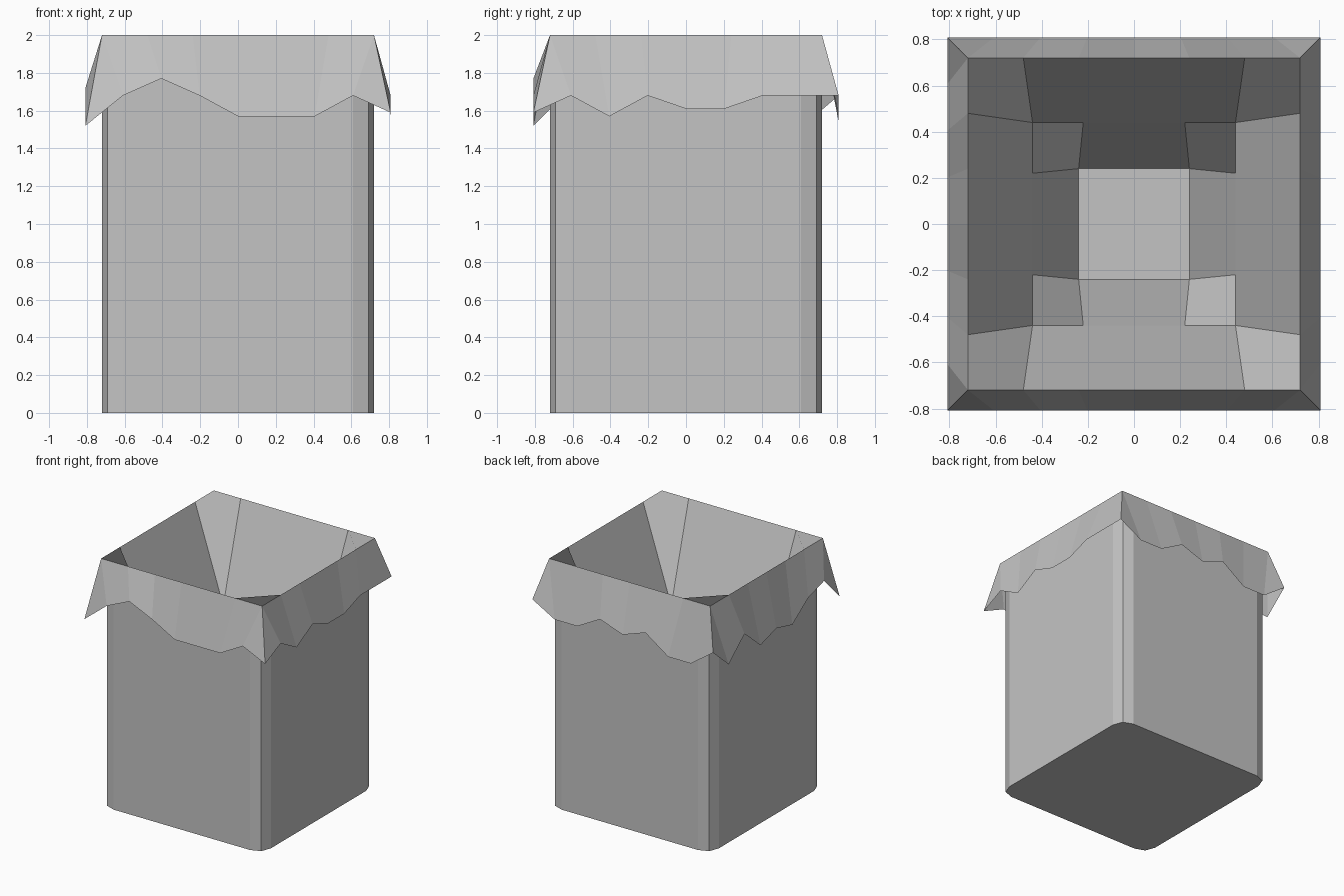
import bpy
import bmesh

cube = bpy.data.objects.get("Cube")
if cube:
    bpy.data.objects.remove(cube, do_unlink=True)

grey = bpy.data.materials.new("plain_grey")
grey.use_nodes = True
GREY = (0.55, 0.55, 0.55, 1)
grey.diffuse_color = GREY
grey.node_tree.nodes["Principled BSDF"].inputs["Base Color"].default_value = GREY


def finish(bm, name):
    mesh = bpy.data.meshes.new(name)
    bm.to_mesh(mesh)
    bm.free()
    mesh.materials.append(grey)
    obj = bpy.data.objects.new(name, mesh)
    bpy.context.collection.objects.link(obj)
    return obj


def turn(x, y, quarter):
    """Rotate a point about z by quarter turns."""
    for _ in range(quarter):
        x, y = -y, x
    return x, y


# Bin body: square with rounded corners, closed below, open above
bm = bmesh.new()
corner = [(0.72, 0.61), (0.69, 0.69), (0.61, 0.72)]
outline = [turn(x, y, q) for q in range(4) for x, y in corner]
low = [bm.verts.new((x, y, 0)) for x, y in outline]
high = [bm.verts.new((x, y, 1.99)) for x, y in outline]
bm.faces.new(low[::-1])
for k in range(len(low)):
    n = (k + 1) % len(low)
    bm.faces.new((low[k], low[n], high[n], high[k]))
finish(bm, "bin_body")

# Bag lining: square grid pushed down in steps toward the middle
bm = bmesh.new()
SPACING = [0, 0.24, 0.22, 0.24]
DEPTH = [0.65, 0.65, 1.25, 2.0]
grid = {}
for i in range(-3, 4):
    for j in range(-3, 4):
        ring = max(abs(i), abs(j))
        s = SPACING[ring]
        grid[i, j] = bm.verts.new((i * s, j * s, DEPTH[ring]))
for i in range(-3, 3):
    for j in range(-3, 3):
        quad = [grid[i, j], grid[i + 1, j], grid[i + 1, j + 1], grid[i, j + 1]]
        if (i >= 0) == (j >= 0):  # folds run across the corners
            quad = quad[1:] + quad[:1]
        bm.faces.new(quad)

# Bag flap: ragged hem hanging outside, one corner and seven points per side
HEM = [
    [1.52, 1.68, 1.77, 1.68, 1.57, 1.57, 1.57, 1.68],  # front
    [1.59, 1.68, 1.57, 1.68, 1.61, 1.61, 1.68, 1.68],  # right
    [1.68, 1.57, 1.57, 1.68, 1.61, 1.68, 1.54, 1.54],  # back
    [1.68, 1.51, 1.68, 1.51, 1.57, 1.52, 1.66, 1.72],  # left
]
OUT = 0.808
hems = []
for q, heights in enumerate(HEM):
    along = [-OUT] + [0.203 * i for i in range(-3, 4)]
    hems.append([bm.verts.new((*turn(a, -OUT, q), z)) for a, z in zip(along, heights)])
for q, hem in enumerate(hems):
    rim = [grid[turn(i, -3, q)] for i in range(-3, 4)]
    points = hem[1:]
    for k in range(6):
        bm.faces.new((points[k], points[k + 1], rim[k + 1], rim[k]))
    following = hems[(q + 1) % 4]
    bm.faces.new((points[-1], following[0], rim[-1]))
    bm.faces.new((following[0], following[1], rim[-1]))
finish(bm, "bag_liner")
